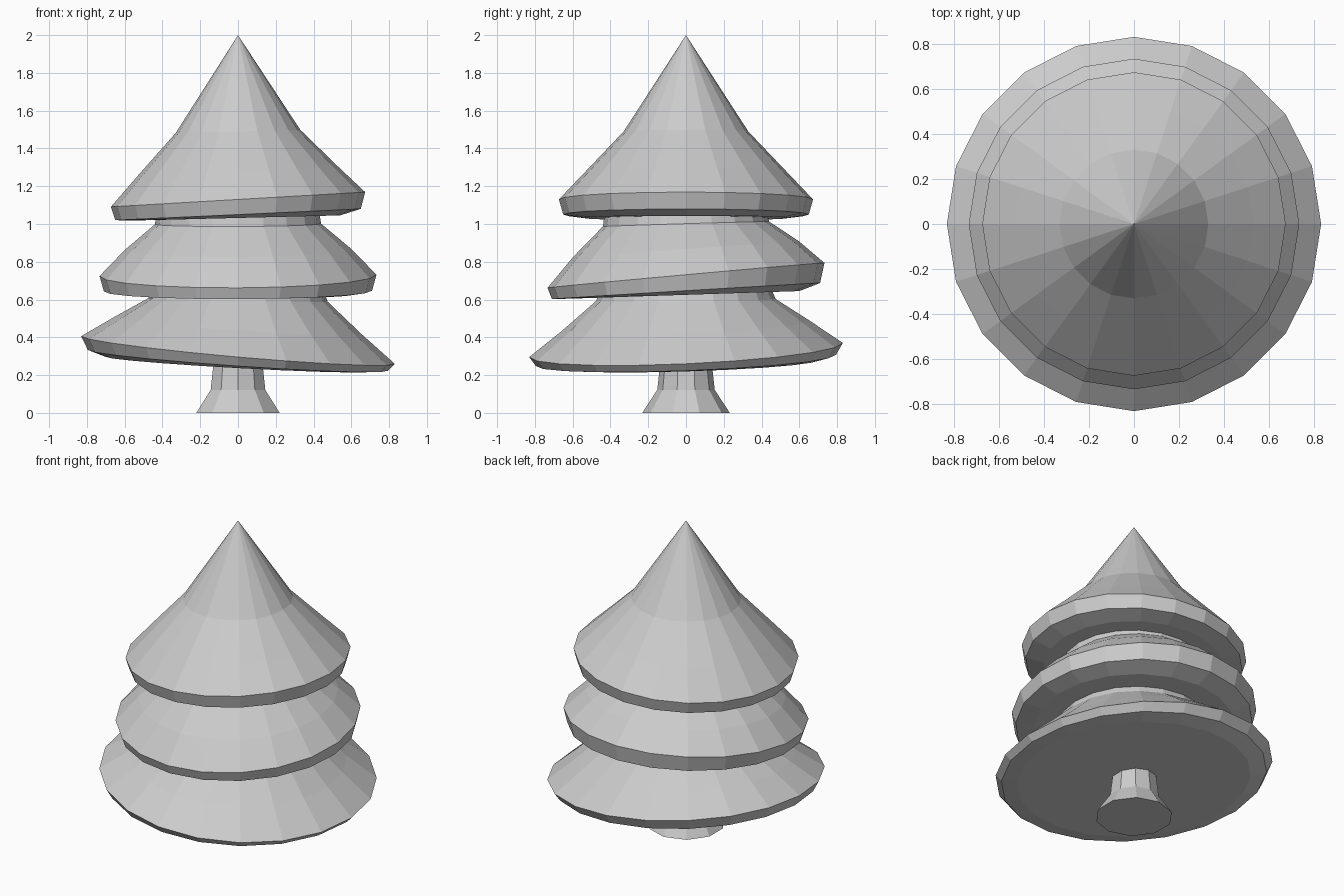
import bpy, bmesh
from math import sin, cos, pi

if "Cube" in bpy.data.objects:
    bpy.data.objects.remove(bpy.data.objects["Cube"])


def lathe(name, sides, rings, start=0.0):
    """Closed flat-shaded lathe. Each ring is (radius, height, x slope, y slope), top to bottom."""
    bm = bmesh.new()
    loops = []
    for r, z, sx, sy in rings:
        if r == 0:
            loops.append([bm.verts.new((0, 0, z))] * sides)
            continue
        loop = []
        for i in range(sides):
            a = start + 2 * pi * i / sides
            x, y = r * cos(a), r * sin(a)
            loop.append(bm.verts.new((x, y, z + sx * x + sy * y)))
        loops.append(loop)
    for up, low in zip(loops, loops[1:]):
        for i in range(sides):
            j = (i + 1) % sides
            corners = [up[i], low[i], low[j], up[j]]
            bm.faces.new(list(dict.fromkeys(corners)))
    for loop in (loops[0], loops[-1]):
        if loop[0] is not loop[1]:
            bm.faces.new(loop)
    bmesh.ops.recalc_face_normals(bm, faces=bm.faces)
    mesh = bpy.data.meshes.new(name)
    bm.to_mesh(mesh)
    bm.free()
    obj = bpy.data.objects.new(name, mesh)
    bpy.context.collection.objects.link(obj)
    return obj


# Pointed top tier, rim tilted up to the right
lathe("top_foliage", 20, [
    (0, 2.0, 0, 0), (0.33, 1.49, 0.025, 0), (0.53, 1.28, 0.045, 0),
    (0.673, 1.13, 0.058, 0), (0.65, 1.05, 0.046, 0), (0.54, 1.032, 0.025, 0)])

# Middle tier, rim tilted up to the back
lathe("middle_foliage", 20, [
    (0.43, 1.06, 0, 0), (0.44, 1.0, 0.004, 0.03), (0.60, 0.865, 0.005, 0.07),
    (0.733, 0.728, 0.005, 0.09), (0.71, 0.645, 0.003, 0.06), (0.60, 0.625, 0, 0.033)])

# Bottom tier, rim tilted down to the right and front
lathe("bottom_foliage", 20, [
    (0.45, 0.66, 0, 0), (0.475, 0.598, -0.02, 0.01), (0.655, 0.462, -0.07, 0.04),
    (0.83, 0.333, -0.088, 0.045), (0.795, 0.278, -0.069, 0.038), (0.70, 0.258, -0.055, 0.03)])

# Flared trunk
lathe("trunk", 10, [
    (0.13, 0.32, 0, 0), (0.152, 0.122, 0, 0), (0.232, 0, 0, 0)], pi / 2)
